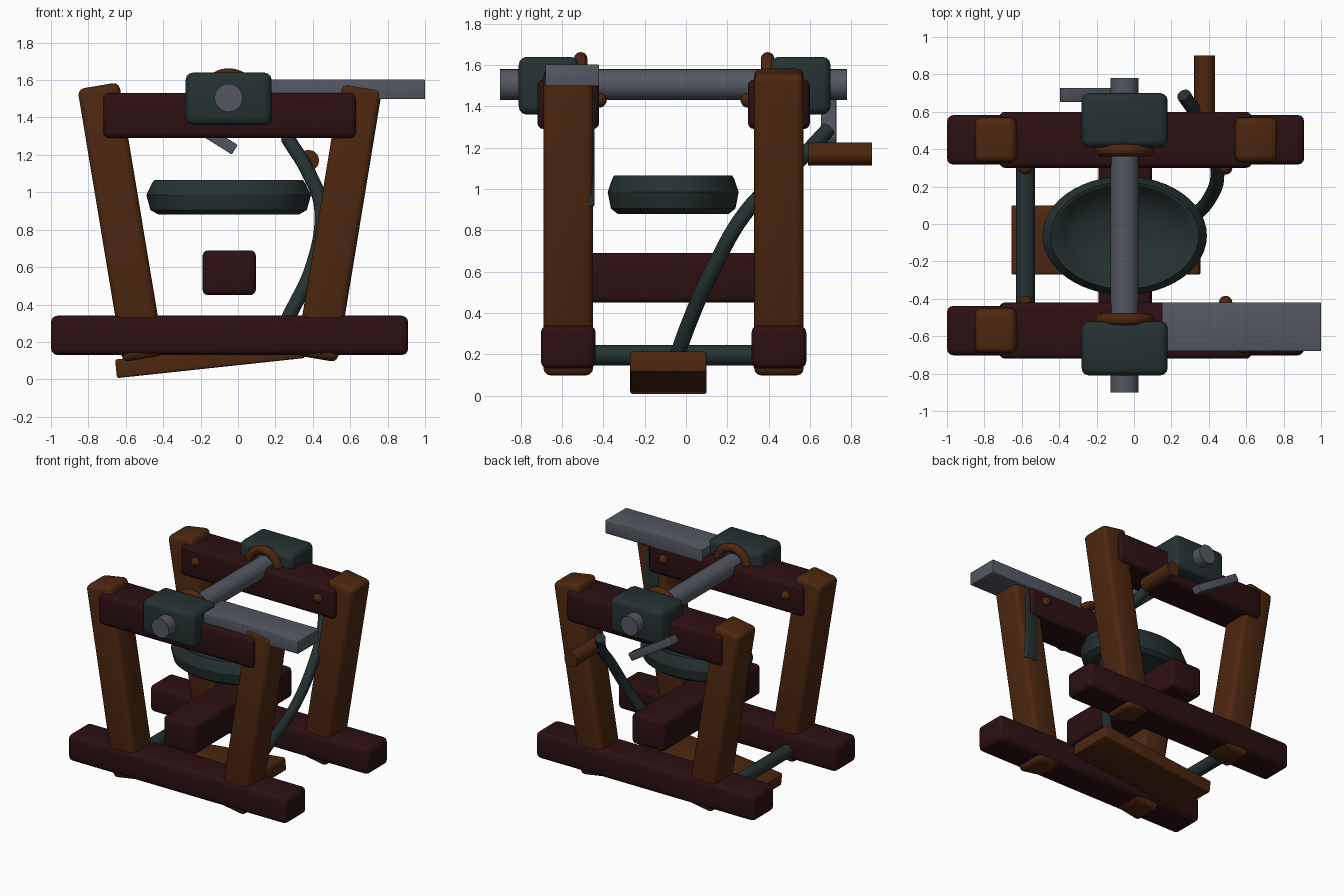
import bpy, bmesh, math
from mathutils import Matrix, Vector

if "Cube" in bpy.data.objects:
    bpy.data.objects.remove(bpy.data.objects["Cube"])


def mat(name, r, g, b):
    m = bpy.data.materials.new(name)
    m.diffuse_color = (r, g, b, 1)
    m.use_nodes = True
    m.node_tree.nodes["Principled BSDF"].inputs["Base Color"].default_value = m.diffuse_color
    return m


MAROON = mat("dark maroon wood", 0.025, 0.005, 0.006)
BROWN = mat("warm brown wood", 0.074, 0.020, 0.005)
TEAL = mat("dark teal iron", 0.018, 0.031, 0.031)
STEEL = mat("grey steel", 0.088, 0.097, 0.122)


def finish(name, bm, m, angle=40):
    bmesh.ops.recalc_face_normals(bm, faces=bm.faces)
    me = bpy.data.meshes.new(name)
    bm.to_mesh(me)
    bm.free()
    me.materials.append(m)
    o = bpy.data.objects.new(name, me)
    bpy.context.collection.objects.link(o)
    bpy.ops.object.select_all(action='DESELECT')
    o.select_set(True)
    bpy.context.view_layer.objects.active = o
    bpy.ops.object.shade_smooth_by_angle(angle=math.radians(angle))
    return o


def box(name, c, s, m, bevel=0.03, tilt=0):
    """Bevelled box with centre, size and tilt about y."""
    bm = bmesh.new()
    bmesh.ops.create_cube(bm, size=1)
    bmesh.ops.scale(bm, vec=s, verts=bm.verts)
    if bevel:
        bmesh.ops.bevel(bm, geom=bm.edges[:], offset=bevel, segments=3, profile=0.5, affect='EDGES')
    bm.transform(Matrix.Translation(c) @ Matrix.Rotation(tilt, 4, 'Y'))
    return finish(name, bm, m)


def rod_y(name, x, z, y0, y1, r, m):
    """Cylinder lying along y."""
    bm = bmesh.new()
    bmesh.ops.create_cone(bm, cap_ends=True, segments=32, radius1=r, radius2=r, depth=y1 - y0)
    bm.transform(Matrix.Translation((x, (y0 + y1) / 2, z)) @ Matrix.Rotation(math.pi / 2, 4, 'X'))
    return finish(name, bm, m)


def lathe(name, prof, m, xf, n=48, closed=True):
    """Revolve (radius, height) profile about z, then transform."""
    bm = bmesh.new()
    rings = []
    for r, z in prof:
        if r == 0:
            rings.append([bm.verts.new((0, 0, z))] * n)
        else:
            rings.append([bm.verts.new((r * math.cos(math.tau * i / n), r * math.sin(math.tau * i / n), z))
                          for i in range(n)])
    pairs = list(zip(rings, rings[1:])) + ([(rings[-1], rings[0])] if closed else [])
    for a, b in pairs:
        for i in range(n):
            j = (i + 1) % n
            bm.faces.new(list(dict.fromkeys((a[i], a[j], b[j], b[i]))))
    bm.transform(xf)
    return finish(name, bm, m, 28)


# two side frames: sill, top rail, splayed legs, bearing, collar, pegs
for side, y, yb, yc, yp in (("front", -0.57, -0.665, -0.51, -0.42), ("back", 0.45, 0.555, 0.395, 0.30)):
    box(side + "_sill", (-0.045, y, 0.235), (1.91, 0.265, 0.21), MAROON, 0.035)
    box(side + "_top_rail", (-0.045, y, 1.41), (1.35, 0.30, 0.24), MAROON, 0.03)
    for end, xb, xt in (("left", -0.505, -0.747), ("right", 0.42, 0.66)):
        lo, hi = Vector((xb, y, 0.11)), Vector((xt, y, 1.57))
        d = hi - lo
        box(f"{side}_{end}_leg", (lo + hi) / 2, (0.225, 0.24, d.length), BROWN, 0.035,
            math.atan2(d.x, d.z))
    box(side + "_bearing_block", (-0.05, yb, 1.50), (0.46, 0.29, 0.28), TEAL, 0.04)
    ring = [(0.125 + 0.033 * math.cos(math.tau * k / 12), 0.033 * math.sin(math.tau * k / 12))
            for k in range(12)]
    lathe(side + "_shaft_collar", ring, BROWN,
          Matrix.Translation((-0.05, yc, 1.505)) @ Matrix.Rotation(math.pi / 2, 4, 'X'))
    for end, x in (("left", -0.58), ("right", 0.49)):
        bm = bmesh.new()
        bmesh.ops.create_uvsphere(bm, u_segments=16, v_segments=10, radius=0.036)
        bm.transform(Matrix.Translation((x, yp, 1.43)))
        finish(f"{side}_{end}_peg", bm, BROWN)

# beams joining the frames
box("cross_beam", (-0.047, -0.06, 0.57), (0.285, 1.22, 0.24), MAROON, 0.03)
rod_y("tie_rod", -0.58, 0.195, -0.50, 0.40, 0.05, TEAL)

# shaft, work plank, crank arm and handle
rod_y("shaft", -0.05, 1.505, -0.90, 0.78, 0.075, STEEL)
box("work_plank", (0.575, -0.55, 1.55), (0.85, 0.26, 0.105), STEEL, 0.006)
box("crank_arm", (-0.20, 0.69, 1.342), (0.43, 0.075, 0.06), STEEL, 0.005, math.radians(32))
rod_y("crank_handle", 0.377, 1.17, 0.59, 0.90, 0.056, BROWN)

# strap on the inside of the front right leg
box("leg_strap", (0.61, -0.465, 1.18), (0.11, 0.045, 0.53), TEAL, 0.01)

# oval water pan, hollow on top
pan = [(0, 0.88), (0.85, 0.88), (0.95, 0.905), (1.0, 0.985), (0.93, 1.05), (0.90, 1.066), (0.86, 1.06),
       (0.76, 1.015), (0.6, 0.97), (0.35, 0.94), (0, 0.93)]
lathe("water_pan", pan, TEAL,
      Matrix.Translation((-0.05, -0.062, 0)) @ Matrix.Diagonal((0.44, 0.317, 1, 1)), closed=False)

# tilted treadle board
box("treadle", (-0.15, -0.085, 0.11), (1.01, 0.37, 0.10), BROWN, 0.012, math.radians(-6.1))

# bent link rod from treadle to crank
cu = bpy.data.curves.new("link_rod_path", 'CURVE')
cu.dimensions = '3D'
cu.bevel_depth = 0.038
cu.bevel_resolution = 4
cu.use_fill_caps = True
pts = [(0.19, -0.05, 0.17), (0.275, 0.01, 0.34), (0.40, 0.13, 0.61), (0.445, 0.30, 0.90),
       (0.38, 0.51, 1.10), (0.265, 0.69, 1.29)]
sp = cu.splines.new('BEZIER')
sp.bezier_points.add(len(pts) - 1)
for bp, p in zip(sp.bezier_points, pts):
    bp.co = p
    bp.handle_left_type = bp.handle_right_type = 'AUTO'
tmp = bpy.data.objects.new("link_rod_path", cu)
bpy.context.collection.objects.link(tmp)
bpy.context.view_layer.update()
bm = bmesh.new()
bm.from_mesh(tmp.to_mesh())
tmp.to_mesh_clear()
bpy.data.objects.remove(tmp)
finish("link_rod", bm, TEAL)
